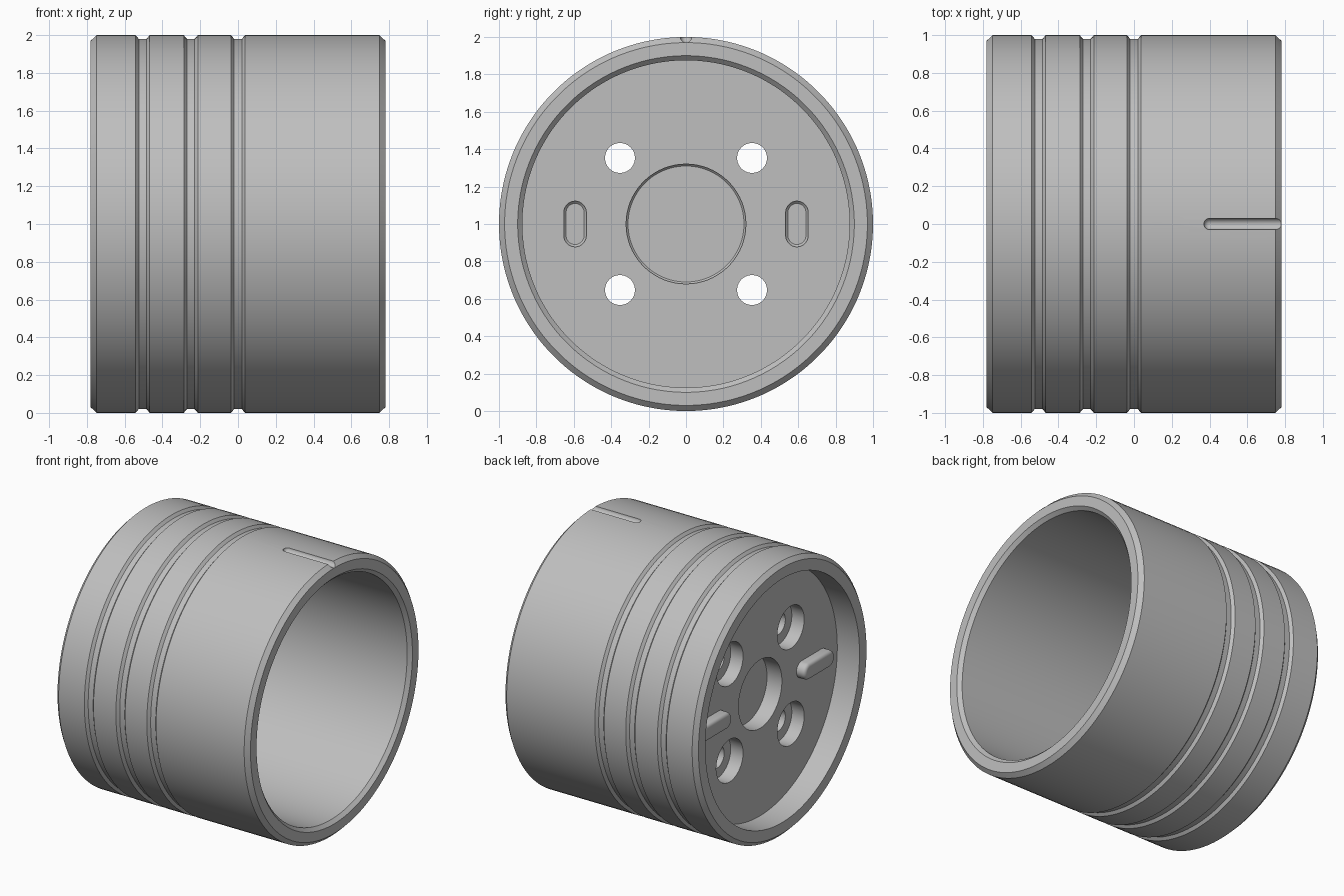
import bpy, bmesh
from math import pi, sin, cos
from mathutils import Matrix, Vector

cube = bpy.data.objects.get("Cube")
if cube:
    bpy.data.objects.remove(cube, do_unlink=True)

metal = bpy.data.materials.new("grey_metal")
metal.use_nodes = True
grey = (0.52, 0.52, 0.52, 1)
metal.diffuse_color = grey
metal.node_tree.nodes["Principled BSDF"].inputs["Base Color"].default_value = grey


def lathe(name, profile, y=0, z=1, segments=32, stretch=(0, 0)):
    """Turn (x, radius) points about the x axis; stretch pulls the halves apart into a slot shape."""
    bm = bmesh.new()
    turn = Matrix.Rotation(pi / segments, 3, 'X')
    verts = [bm.verts.new(turn @ Vector((x, 0, r))) for x, r in profile]
    edges = [bm.edges.new(pair) for pair in zip(verts, verts[1:])]
    bmesh.ops.spin(bm, geom=verts + edges, cent=(0, 0, 0), axis=(1, 0, 0),
                   angle=2 * pi, steps=segments, use_merge=True)
    bmesh.ops.remove_doubles(bm, verts=bm.verts[:], dist=0.0001)
    for v in bm.verts:
        for axis, pull in zip((1, 2), stretch):
            if abs(v.co[axis]) > 0.0001:
                v.co[axis] += pull if v.co[axis] > 0 else -pull
    bmesh.ops.recalc_face_normals(bm, faces=bm.faces[:])
    mesh = bpy.data.meshes.new(name)
    bm.to_mesh(mesh)
    bm.free()
    mesh.materials.append(metal)
    obj = bpy.data.objects.new(name, mesh)
    obj.location = (0, y, z)
    bpy.context.collection.objects.link(obj)
    return obj


def activate(obj):
    bpy.ops.object.select_all(action='DESELECT')
    obj.select_set(True)
    bpy.context.view_layer.objects.active = obj


def cut(target, cutter):
    cutter.hide_render = True
    bpy.context.view_layer.update()
    mod = target.modifiers.new("cut", 'BOOLEAN')
    mod.operation, mod.solver, mod.object = 'DIFFERENCE', 'EXACT', cutter
    activate(target)
    bpy.ops.object.modifier_apply(modifier=mod.name)
    bpy.data.objects.remove(cutter, do_unlink=True)


def smooth(obj):
    activate(obj)
    bpy.ops.object.shade_smooth_by_angle(angle=pi / 7)


END, WEB_BACK, WEB_FRONT = 0.78, -0.60, -0.42

# Turned body: recessed end, ring grooves, deep bore and shallow centre recess
profile = [(WEB_BACK + 0.12, 0), (WEB_BACK + 0.12, 0.25), (WEB_BACK, 0.25),
           (WEB_BACK, 0.89), (-END, 0.89), (-END, 0.97), (-END + 0.03, 1)]
for groove in (-0.505, -0.25, 0):
    profile += [(groove - 0.037, 1), (groove - 0.02, 0.98),
                (groove + 0.02, 0.98), (groove + 0.037, 1)]
profile += [(END - 0.03, 1), (END, 0.97), (END, 0.9), (END - 0.025, 0.875),
            (WEB_FRONT, 0.875), (WEB_FRONT, 0.32), (WEB_FRONT - 0.02, 0.32),
            (WEB_FRONT - 0.03, 0.31), (WEB_FRONT - 0.03, 0)]
body = lathe("cylinder_body", profile, segments=128)

# Four counterbored through holes
for y in (-0.353, 0.353):
    for z in (-0.353, 0.353):
        cut(body, lathe("bolt_hole_cutter",
                        [(WEB_BACK - 0.1, 0), (WEB_BACK - 0.1, 0.155), (WEB_BACK + 0.1, 0.155),
                         (WEB_BACK + 0.1, 0.08), (WEB_FRONT + 0.1, 0.08), (WEB_FRONT + 0.1, 0)],
                        y, 1 + z, 48))

# Upright slot pockets in the bore floor, and raised keys on the other face
for side, label in ((-1, "right"), (1, "left")):
    y = side * 0.593
    cut(body, lathe("slot_cutter",
                    [(WEB_FRONT - 0.03, 0), (WEB_FRONT - 0.03, 0.048), (WEB_FRONT - 0.018, 0.06),
                     (WEB_FRONT + 0.1, 0.06), (WEB_FRONT + 0.1, 0)],
                    y, 1, 32, (0, 0.062)))
    rounded = [(WEB_BACK - 0.045 - 0.025 * sin(a), 0.035 + 0.025 * cos(a))
               for a in (0, pi / 8, pi / 4, 3 * pi / 8, pi / 2)]
    key = lathe("raised_key_" + label,
                [(WEB_BACK + 0.01, 0), (WEB_BACK + 0.01, 0.06)] + rounded
                + [(WEB_BACK - 0.07, 0)], y, 1, 32, (0.115, 0))
    smooth(key)

# Round-bottomed alignment notch along the top
ball_end = [(0.4 - 0.03 * cos(a), 0.03 * sin(a)) for a in (i * pi / 16 for i in range(9))]
cut(body, lathe("notch_cutter", ball_end + [(END + 0.1, 0.03), (END + 0.1, 0)], 0, 2, 24))

smooth(body)
